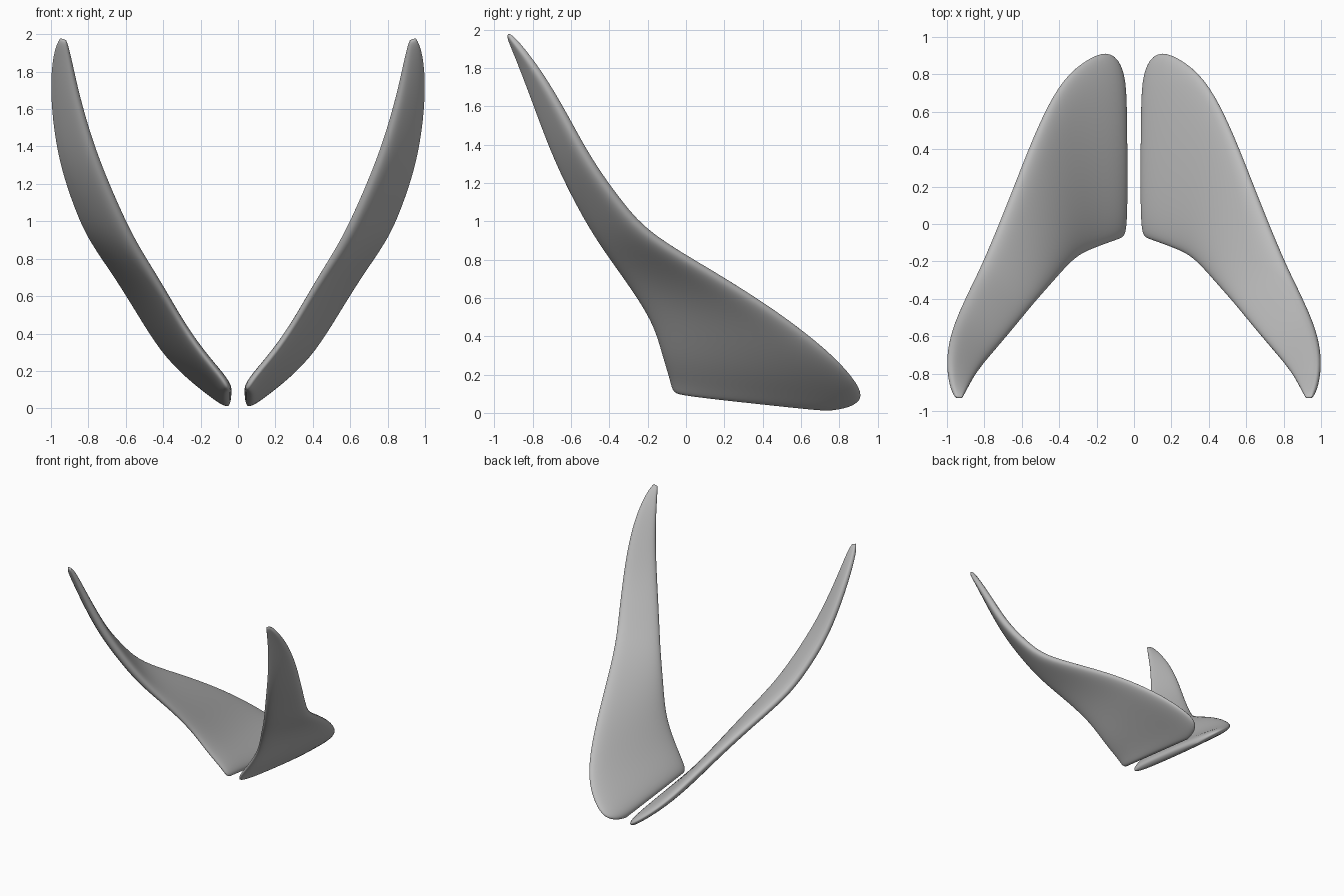
import bpy, bmesh, math
from mathutils import Vector

# Remove the default object
default = bpy.data.objects.get("Cube")
if default:
    bpy.data.objects.remove(default, do_unlink=True)

# Single plain grey for both blades
grey = bpy.data.materials.new("plain grey")
grey.use_nodes = True
colour = (0.5, 0.5, 0.5, 1.0)
grey.diffuse_color = colour
grey.node_tree.nodes["Principled BSDF"].inputs["Base Color"].default_value = colour

# Stations from root to tip: front edge point, back edge point, half thickness
STATIONS = [
    ((.05, -.05, .10), (.05, .74, .01), .022),
    ((.06, -.08, .12), (.07, .87, .03), .038),
    ((.09, -.09, .17), (.14, .94, .08), .042),
    ((.20, -.13, .30), (.27, .88, .18), .043),
    ((.30, -.17, .45), (.40, .76, .31), .043),
    ((.38, -.25, .59), (.53, .49, .52), .043),
    ((.45, -.33, .71), (.66, .15, .73), .043),
    ((.54, -.43, .86), (.80, -.19, .92), .043),
    ((.62, -.53, 1.02), (.87, -.33, 1.08), .042),
    ((.73, -.66, 1.28), (.95, -.50, 1.31), .04),
    ((.80, -.74, 1.48), (.99, -.63, 1.56), .036),
    ((.86, -.82, 1.70), (1.0, -.76, 1.78), .03),
    ((.90, -.90, 1.91), (.98, -.88, 1.93), .022),
    ((.92, -.93, 1.97), (.95, -.93, 1.98), .012),
]
RING = 16


def signed_power(value, exponent):
    return math.copysign(abs(value) ** exponent, value)


def section(index):
    """Flattened, round-edged ring between the two edges of a station."""
    front, back, half = STATIONS[index]
    front, back = Vector(front), Vector(back)
    centre, reach = (front + back) / 2, (back - front) / 2
    before = STATIONS[max(index - 1, 0)]
    after = STATIONS[min(index + 1, len(STATIONS) - 1)]
    along = sum((Vector(after[k]) - Vector(before[k]) for k in (0, 1)), Vector())
    normal = reach.cross(along).normalized()
    for step in range(RING):
        angle = math.tau * step / RING
        across = signed_power(math.cos(angle), .6)
        yield centre + reach * across + normal * half * signed_power(math.sin(angle), .75)


def blade(name, side):
    """Loft the sections into one swept blade on the given side."""
    bm = bmesh.new()
    rings = []
    for index in range(len(STATIONS)):
        rings.append([bm.verts.new((p.x * side, p.y, p.z)) for p in section(index)])
    for lower, upper in zip(rings, rings[1:]):
        for i in range(RING):
            j = (i + 1) % RING
            bm.faces.new((lower[i], lower[j], upper[j], upper[i]))
    # Cap the root and tip with strips of quads
    for ring in (rings[0], rings[-1]):
        for i in range(RING // 2):
            strip = (ring[i], ring[i + 1], ring[-i - 1], ring[-i])
            bm.faces.new(list(dict.fromkeys(strip)))
    bmesh.ops.recalc_face_normals(bm, faces=bm.faces[:])
    for face in bm.faces:
        face.smooth = True
    mesh = bpy.data.meshes.new(name)
    bm.to_mesh(mesh)
    bm.free()
    mesh.materials.append(grey)
    obj = bpy.data.objects.new(name, mesh)
    bpy.context.collection.objects.link(obj)
    smooth = obj.modifiers.new("smooth surface", "SUBSURF")
    smooth.levels = smooth.render_levels = 2


blade("left_blade", 1)
blade("right_blade", -1)
